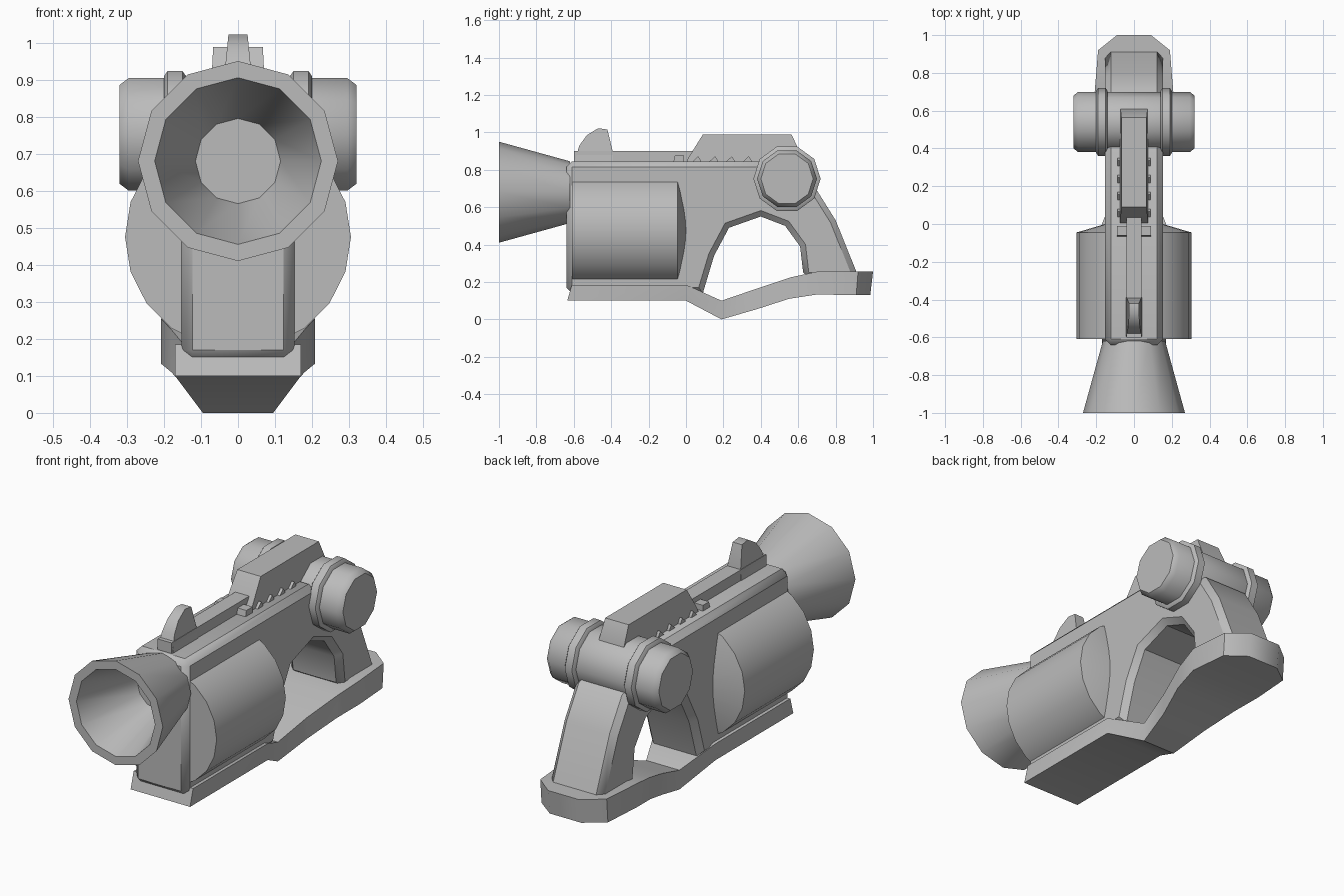
import bpy, bmesh, math

cube = bpy.data.objects.get("Cube")
if cube:
    bpy.data.objects.remove(cube, do_unlink=True)

grey = bpy.data.materials.new("plain_grey")
grey.use_nodes = True
tone = (0.5, 0.5, 0.5, 1)
grey.diffuse_color = tone
grey.node_tree.nodes["Principled BSDF"].inputs["Base Color"].default_value = tone


def finish(name, bm, bevel=0, smooth=40):
    """Turn a bmesh into a shaded object with an optional one-step bevel."""
    bmesh.ops.recalc_face_normals(bm, faces=bm.faces)
    mesh = bpy.data.meshes.new(name)
    bm.to_mesh(mesh)
    bm.free()
    mesh.materials.append(grey)
    obj = bpy.data.objects.new(name, mesh)
    bpy.context.collection.objects.link(obj)
    bpy.ops.object.select_all(action="DESELECT")
    bpy.context.view_layer.objects.active = obj
    obj.select_set(True)
    if bevel:
        mod = obj.modifiers.new("edge_bevel", "BEVEL")
        mod.width = bevel
        mod.segments = 1
        mod.limit_method = "ANGLE"
        mod.angle_limit = math.radians(75)
        bpy.ops.object.modifier_apply(modifier=mod.name)
    bpy.ops.object.shade_smooth_by_angle(angle=math.radians(smooth))
    return obj


def loft(name, rings, **kw):
    """Skin a run of rings of equal length and cap both ends."""
    bm = bmesh.new()
    loops = [[bm.verts.new(p) for p in ring] for ring in rings]
    n = len(loops[0])
    for a, b in zip(loops, loops[1:]):
        for i in range(n):
            j = (i + 1) % n
            bm.faces.new((a[i], a[j], b[j], b[i]))
    bm.faces.new(loops[0])
    bm.faces.new(loops[-1])
    return finish(name, bm, **kw)


def lathe(name, stations, sides, place, **kw):
    """Rings of (position, radius); place maps position, cos and sin to a point."""
    turns = [math.tau * i / sides for i in range(sides)]
    return loft(name, [[place(t, r * math.cos(a), r * math.sin(a)) for a in turns]
                       for t, r in stations], **kw)


def prism(name, outline, half_width, **kw):
    """Side outline of (y, z), extruded across x; half_width depends on z."""
    return loft(name, [[(s * half_width(z), y, z) for y, z in outline]
                       for s in (-1, 1)], **kw)


def along_y(height):
    return lambda t, u, v: (u, t, height + v)


# Main frame with the finger opening and the rear strut
prism("frame", [(-.64, .14), (.09, .14), (.15, .34), (.23, .49), (.40, .55),
                (.53, .50), (.61, .39), (.63, .22), (.925, .22), (.80, .53),
                (.70, .69), (.54, .76), (.40, .845), (-.64, .845)],
      lambda z: .153, bevel=.03)

# Flared muzzle with a hollow bore
lathe("muzzle", [(-.62, .165), (-1, .27), (-1, .225), (-.66, .115)], 12, along_y(.68))

# Large drum through the frame
lathe("drum", [(-.61, .305), (-.045, .305), (.015, .10)], 20, along_y(.475))

# Cross axle, its end caps and collars
axle = lambda t, u, v: (t, .54 + u, .752 + v)
lathe("axle", [(-.32, .14), (-.295, .16), (.295, .16), (.32, .14)], 10, axle)
for side, label in ((1, "left"), (-1, "right")):
    lathe(label + "_collar", [(side * x, r) for x, r in
          ((.14, .165), (.15, .18), (.19, .18), (.20, .165))], 10, axle)

# Bent lower guard: bottom y, top y, half width, bottom z, top z
guard = [(-.635, -.61, .17, .10, .185), (0, 0, .17, .10, .185), (.19, .19, .095, 0, .10),
         (.38, .38, .13, .055, .165), (.55, .56, .18, .11, .225), (.70, .70, .208, .133, .255),
         (.91, .92, .19, .13, .255), (.985, 1, .09, .13, .255)]
loft("lower_guard", [[(-w, yb, zb), (w, yb, zb), (w, yt, zt), (-w, yt, zt)]
                     for yb, yt, w, zb, zt in guard])

# Top rail, front sight and rear block
prism("top_rail", [(-.60, .82), (.06, .82), (.06, .90), (-.60, .90)], lambda z: .04)
prism("front_sight", [(-.60, .83), (-.57, .93), (-.53, .985), (-.47, 1.022),
                      (-.42, 1.015), (-.39, .89), (-.39, .83)],
      lambda z: .045 - .1 * (z - .83))
prism("rear_block", [(0, .83), (.01, .86), (.09, .988), (.565, .988), (.61, .89), (.61, .83)],
      lambda z: .075 - .05 * (z - .83))

# Small cross bar and the row of ratchet teeth beside the block
prism("cross_bar", [(-.07, .83), (-.01, .83), (-.01, .875), (-.06, .875)], lambda z: .09)
for i in range(4):
    y = .02 + .09 * i
    prism("ratchet_tooth_%d" % (i + 1),
          [(y, .83), (y + .06, .83), (y + .06, .85), (y + .045, .872)], lambda z: .088)
